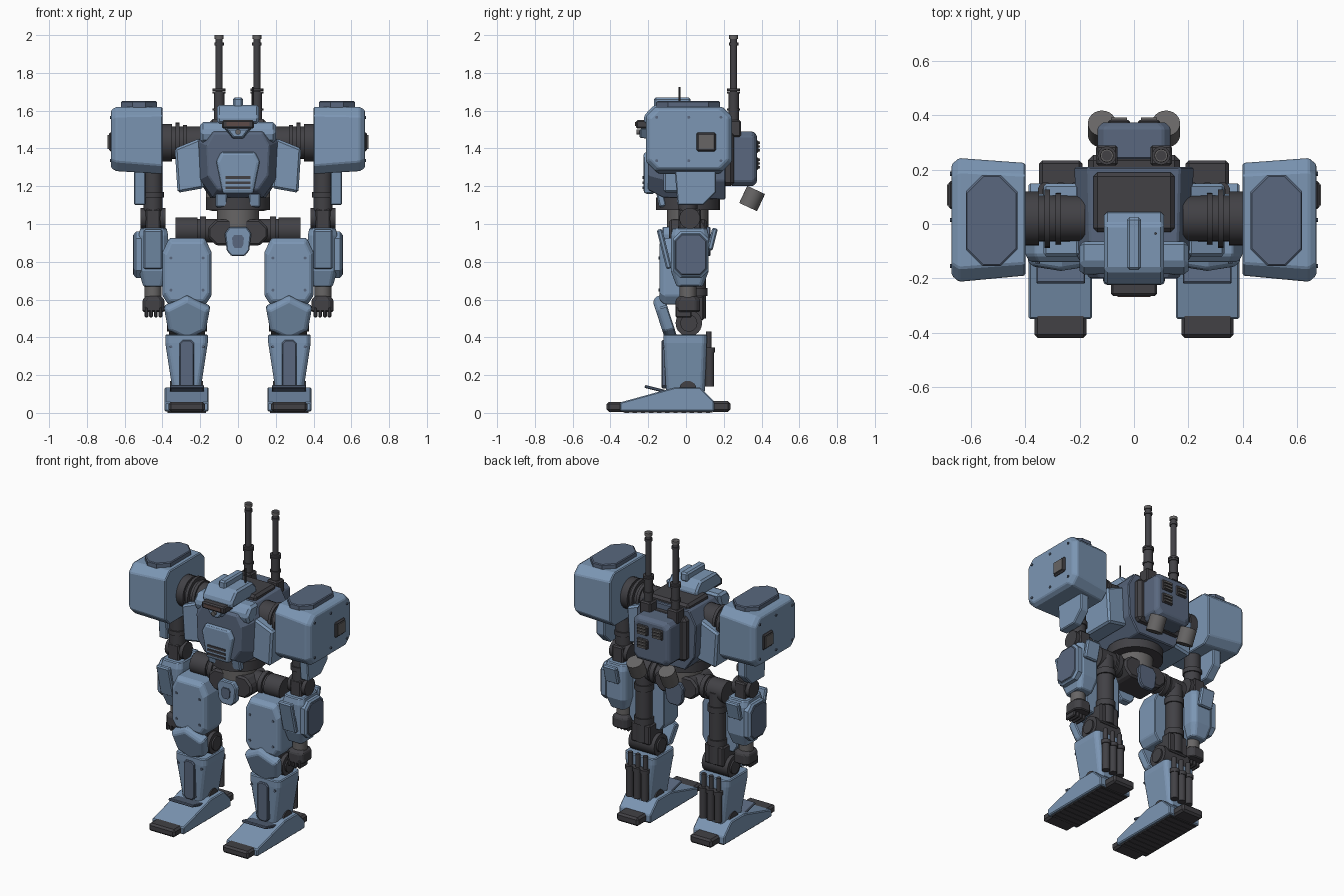
import bpy, bmesh, math
from mathutils import Matrix, Vector

if "Cube" in bpy.data.objects:
    bpy.data.objects.remove(bpy.data.objects["Cube"])


def material(name, red, green, blue):
    mat = bpy.data.materials.new(name)
    mat.use_nodes = True
    colour = (red, green, blue, 1)
    mat.diffuse_color = colour
    mat.node_tree.nodes["Principled BSDF"].inputs["Base Color"].default_value = colour
    return mat


BLUE = material("light blue armour", .2, .305, .455)
NAVY = material("dark blue armour", .1, .137, .21)
DARK = material("dark metal", .054, .053, .06)
GREY = material("grey metal", .135, .13, .13)
LENS = material("brown lens", .11, .07, .065)

# Turns (distance along axis, two coordinates across it) into x, y, z
PLACE = {'x': lambda d, a, b: Vector((d, a, b)),
         'y': lambda d, a, b: Vector((a, d, b)),
         'z': lambda d, a, b: Vector((a, b, d))}


def loft(name, mat, axis, sections, bevel=.006, mirror=False, lean=0, smooth=False):
    """Join matching outlines along an axis; lean turns the part about its middle."""
    bm = bmesh.new()
    rings = [[bm.verts.new(PLACE[axis](d, *p)) for p in points] for d, points in sections]
    for ring, following in zip(rings, rings[1:]):
        for i, vert in enumerate(ring):
            bm.faces.new((ring[i - 1], vert, following[i], following[i - 1]))
    bm.faces.new(rings[0])
    bm.faces.new(rings[-1])
    bmesh.ops.recalc_face_normals(bm, faces=bm.faces)
    middle = sum((v.co for v in bm.verts), Vector()) / len(bm.verts)
    bmesh.ops.rotate(bm, verts=bm.verts, cent=middle,
                     matrix=Matrix.Rotation(math.radians(lean), 3, 'X'))
    mesh = bpy.data.meshes.new(name)
    bm.to_mesh(mesh)
    bm.free()
    mesh.materials.append(mat)
    part = bpy.data.objects.new(name, mesh)
    bpy.context.collection.objects.link(part)
    if smooth:
        mesh.shade_smooth()
        mesh.set_sharp_from_angle(angle=math.radians(35))
    elif bevel:
        soft = part.modifiers.new("soft edges", 'BEVEL')
        soft.width, soft.segments, soft.limit_method = bevel, 1, 'ANGLE'
    if mirror:
        part.modifiers.new("other side", 'MIRROR').use_mirror_merge = False


def rect(across, up, cut=0, inset=0):
    """Rectangle outline, with corners cut off when cut is given."""
    (a, c), (b, d) = across, up
    a, b, c, d = a + inset, b + inset, c - inset, d - inset
    if not cut:
        return [(a, b), (c, b), (c, d), (a, d)]
    return [(a + cut, b), (c - cut, b), (c, b + cut), (c, d - cut),
            (c - cut, d), (a + cut, d), (a, d - cut), (a, b + cut)]


def symmetric(*half, centre=0):
    """Outline from its right half, listed upwards."""
    return ([(centre + a, b) for a, b in half] +
            [(centre - a, b) for a, b in reversed(half)])


def shrink(points, factor):
    """Outline scaled about its own middle."""
    ma, mb = (sum(values) / len(points) for values in zip(*points))
    return [(ma + (a - ma) * factor, mb + (b - mb) * factor) for a, b in points]


def box(name, mat, x, y, z, bevel=.008, **options):
    loft(name, mat, 'z', [(height, rect(x, y)) for height in z], bevel, **options)


def plate(name, mat, axis, across, up, depth, cut=.2, rim=.02, **options):
    """Block with cut corners and a chamfered outer face at the end of depth."""
    corner = cut * min(across[1] - across[0], up[1] - up[0])
    start, end = depth
    shoulder = end - math.copysign(rim, end - start)
    full = rect(across, up, corner)
    loft(name, mat, axis, [(start, full), (shoulder, full),
                           (end, rect(across, up, corner, rim))], **options)


def rod(name, mat, axis, span, at, radius, sides=24, **options):
    turns = [math.tau * i / sides for i in range(sides)]
    ring = [(at[0] + radius * math.cos(t), at[1] + radius * math.sin(t)) for t in turns]
    loft(name, mat, axis, [(d, ring) for d in span], smooth=True, **options)


# Torso hull and chest
hull = symmetric((.14, 1.13), (.21, 1.23), (.22, 1.44), (.17, 1.53))
loft("torso_hull", NAVY, 'y', [(.21, hull), (-.12, shrink(hull, .95)), (-.2, shrink(hull, .75))])
collar = [(-.09, 1.43), (-.17, 1.43), (-.19, 1.49), (-.15, 1.54), (-.06, 1.54)]
loft("collar", BLUE, 'x', [(-.2, collar), (.2, collar)], bevel=.015)
box("top_hatch", DARK, x=(-.15, .15), y=(-.03, .19), z=(1.5, 1.555), bevel=.015)
hatch = symmetric((.08, 1.16), (.115, 1.33), (.09, 1.38))
loft("chest_hatch", BLUE, 'y', [(-.17, hatch), (-.215, hatch), (-.225, shrink(hatch, .9))])
for row in range(3):
    low = 1.185 + row * .027
    box("chest_vent", DARK, x=(-.065, .065), y=(-.231, -.22), z=(low, low + .014), bevel=0)
panel = [(.18, 1.19), (.32, 1.165), (.335, 1.4), (.2, 1.455)]
loft("chest_side_panel", BLUE, 'y', [(-.12, panel), (.15, panel)], bevel=.012, mirror=True)
box("skirt_plate", BLUE, x=(.055, .12), y=(-.15, -.11), z=(1.09, 1.17), mirror=True, lean=12)

# Head
crown = [(-.22, 1.53), (-.225, 1.57), (-.17, 1.63), (0, 1.63), (.045, 1.58), (.045, 1.53)]
loft("head_shell", BLUE, 'x', [(-.11, crown), (.11, crown)], bevel=.012)
box("head_ridge", BLUE, x=(-.026, .026), y=(-.17, .025), z=(1.61, 1.67), bevel=.01)
box("visor_frame", DARK, x=(-.085, .085), y=(-.265, -.17), z=(1.505, 1.55))
box("visor_lens", LENS, x=(-.06, .06), y=(-.27, -.26), z=(1.518, 1.54), bevel=0)
chin = symmetric((.03, 1.45), (.075, 1.51))
loft("chin_guard", BLUE, 'y', [(-.18, chin), (-.245, shrink(chin, .8))])
rod("chin_sensor", GREY, 'y', span=(-.23, -.262), at=(0, 1.487), radius=.014)
rod("head_whip", DARK, 'z', span=(1.6, 1.725), at=(.08, -.035), radius=.005, sides=8)

# Back pack with vents
box("pack_mount", DARK, x=(-.17, .17), y=(.18, .255), z=(1.2, 1.49), bevel=.02)
plate("back_pack", NAVY, 'y', across=(-.135, .135), up=(1.2, 1.49), depth=(.24, .375), cut=.1)
for x, z in ((-.055, 1.41), (.055, 1.41), (.055, 1.32)):
    plate("pack_vent", DARK, 'y', across=(x - .04, x + .04), up=(z - .033, z + .033),
          depth=(.36, .383), cut=.1, rim=.005, bevel=0)
    for step in (-.02, 0, .02):
        box("vent_slat", GREY, x=(x - .03, x + .03), y=(.38, .392),
            z=(z + step - .006, z + step + .006), bevel=0)

# Masts and exhausts
mast = (.1, .252)
box("mast_base", DARK, x=(.06, .14), y=(.215, .29), z=(1.46, 1.55), mirror=True)
rod("mast_sleeve", DARK, 'z', span=(1.5, 1.7), at=mast, radius=.028, mirror=True)
rod("mast_tube", DARK, 'z', span=(1.7, 2), at=mast, radius=.019, mirror=True)
rod("mast_tip", GREY, 'z', span=(1.98, 2), at=mast, radius=.024, mirror=True)
for height in (1.6, 1.69, 1.705):
    rod("mast_collar", DARK, 'z', span=(height, height + .012), at=mast, radius=.034, mirror=True)
rod("mast_band", DARK, 'z', span=(1.945, 1.96), at=mast, radius=.025, mirror=True)
rod("exhaust", GREY, 'z', span=(1.085, 1.185), at=(.118, .35), radius=.052, mirror=True, lean=-25)

# Shoulder joints
joint = (.02, 1.43)
rod("shoulder_axle", DARK, 'x', span=(.18, .42), at=joint, radius=.085, mirror=True)
rod("shoulder_inner_ring", DARK, 'x', span=(.27, .29), at=joint, radius=.095, mirror=True)
rod("shoulder_middle_ring", DARK, 'x', span=(.31, .33), at=joint, radius=.108, mirror=True)
rod("shoulder_outer_ring", DARK, 'x', span=(.35, .42), at=joint, radius=.1, mirror=True)

# Shoulder pods
inner = rect((-.19, .225), (1.265, 1.62), cut=.045)
outer = rect((-.213, .243), (1.28, 1.62), cut=.05)
loft("shoulder_pod", BLUE, 'x', [(.4, inner), (.645, outer), (.672, shrink(outer, .9))], mirror=True)
plate("pod_lid", NAVY, 'z', across=(.43, .62), up=(-.155, .18), depth=(1.6, 1.65),
      cut=.32, rim=.005, bevel=0, mirror=True)
box("pod_port_frame", DARK, x=(.66, .684), y=(.055, .158), z=(1.385, 1.485), mirror=True)
box("pod_port", GREY, x=(.68, .69), y=(.068, .145), z=(1.398, 1.472), bevel=0, mirror=True)
for y in (-.155, .015, .185):
    for z in (1.335, 1.565):
        rod("pod_bolt", NAVY, 'x', span=(.665, .678), at=(y, z), radius=.008, sides=8, mirror=True)

# Upper arms
arm = (.45, .01)
rod("upper_arm", DARK, 'z', span=(1.05, 1.3), at=arm, radius=.05, mirror=True)
rod("arm_ring", DARK, 'z', span=(1.14, 1.17), at=arm, radius=.058, mirror=True)
guard = [(-.045, 1.1), (.09, 1.1), (.16, 1.17), (.16, 1.29), (-.06, 1.29)]
loft("upper_arm_guard", BLUE, 'x', [(.49, guard), (.55, guard)], mirror=True)
rod("elbow", DARK, 'x', span=(.385, .515), at=(.02, 1.03), radius=.055, mirror=True)
box("elbow_block", DARK, x=(.41, .49), y=(-.04, .08), z=(.95, 1.08), mirror=True)

# Forearms and hands
sleeve = rect((.37, .525), (-.08, .12), cut=.025)
loft("forearm", BLUE, 'z', [(.67, shrink(sleeve, .7)), (.75, sleeve), (.94, sleeve),
                            (.98, shrink(sleeve, .9))], mirror=True)
plate("forearm_shield", BLUE, 'x', across=(-.07, .12), up=(.715, .96), depth=(.51, .55),
      rim=.01, bevel=0, mirror=True)
plate("forearm_shield_face", NAVY, 'x', across=(-.058, .108), up=(.73, .945), depth=(.547, .556),
      rim=.004, bevel=0, mirror=True)
box("front_forearm_fin", BLUE, x=(.4, .5), y=(-.13, -.1), z=(.76, .975), mirror=True, lean=14)
box("rear_forearm_fin", BLUE, x=(.4, .5), y=(.125, .155), z=(.86, .98), mirror=True, lean=-14)
rod("wrist", GREY, 'z', span=(.6, .69), at=arm, radius=.045, mirror=True)
plate("hand", DARK, 'z', across=(.39, .505), up=(-.055, .075), depth=(.535, .62), mirror=True)
for finger in range(4):
    x = .4 + finger * .025
    box("finger", DARK, x=(x, x + .02), y=(-.055, .03), z=(.505, .56), bevel=.006, mirror=True)

# Waist and pelvis
rod("waist", GREY, 'z', span=(.98, 1.16), at=(0, .01), radius=.11)
rod("waist_ring", DARK, 'z', span=(1.075, 1.14), at=(0, .01), radius=.17)
pelvis = rect((-.16, .16), (.885, 1.025), cut=.045)
loft("pelvis", DARK, 'y', [(-.09, pelvis), (.11, pelvis)], bevel=.012)
crotch = symmetric((.035, .83), (.06, .86), (.07, .95), (.045, .985))
loft("crotch_plate", BLUE, 'y', [(-.07, crotch), (-.125, crotch)])
loft("crotch_panel", NAVY, 'y', [(-.12, shrink(crotch, .45)), (-.132, shrink(crotch, .45))], bevel=0)
loft("rear_crotch_plate", NAVY, 'y', [(.1, crotch), (.13, crotch)])
hip = (.03, .965)
rod("hip_axle", DARK, 'x', span=(.1, .25), at=hip, radius=.062, mirror=True)
rod("hip_ring", DARK, 'x', span=(.17, .2), at=hip, radius=.075, mirror=True)
rod("hip_drum", DARK, 'x', span=(.215, .33), at=hip, radius=.07, mirror=True)

# Thighs and knees
LEG = .27
strut = (LEG, .055)
thigh = symmetric((.1, .575), (.13, .62), (.13, .85), (.095, .925), centre=LEG)
loft("thigh_armour", BLUE, 'y', [(.03, thigh), (-.115, thigh), (-.14, shrink(thigh, .87))], mirror=True)
rod("thigh_strut", DARK, 'z', span=(.5, .97), at=strut, radius=.052, mirror=True)
for z in (.62, .84):
    rod("thigh_ring", DARK, 'z', span=(z, z + .04), at=strut, radius=.06, mirror=True)
box("knee_block", DARK, x=(.2, .34), y=(-.05, .095), z=(.49, .62), mirror=True)
rod("knee_joint", DARK, 'x', span=(.175, .365), at=(.015, .475), radius=.07, mirror=True)
rod("knee_hub", DARK, 'x', span=(.165, .375), at=(.015, .475), radius=.045, mirror=True)
knee = symmetric((0, .385), (.1, .435), (.122, .56), (0, .625), centre=LEG)
knee = [p for i, p in enumerate(knee) if p not in knee[:i]]
loft("knee_plate", BLUE, 'y', [(-.08, knee), (-.125, knee), (-.145, shrink(knee, .82))],
     mirror=True, lean=18)

# Shins with rear pistons
shin = rect((.16, .385), (-.12, .11), cut=.02)
ankle_end = rect((.2, .345), (-.105, .1), cut=.02)
loft("shin_armour", BLUE, 'z', [(.11, ankle_end), (.37, shin), (.415, shin)], mirror=True)
plate("shin_panel", NAVY, 'y', across=(.232, .31), up=(.13, .385), depth=(-.09, -.13),
      rim=.005, bevel=0, mirror=True)
for x in (LEG - .055, LEG, LEG + .055):
    rod("calf_piston", DARK, 'z', span=(.14, .34), at=(x, .125), radius=.024, mirror=True)
    rod("piston_rod", DARK, 'z', span=(.33, .43), at=(x, .12), radius=.015, mirror=True)
    rod("piston_collar", DARK, 'z', span=(.32, .345), at=(x, .125), radius=.029, mirror=True)
for x in (LEG - .085, LEG + .085):
    for y, z in ((-.14, .65), (-.14, .82), (-.12, .35)):
        rod("leg_bolt", NAVY, 'y', span=(y + .005, y - .005), at=(x, z), radius=.008,
            sides=8, mirror=True)

# Feet
foot = [(-.35, .008), (-.35, .055), (-.06, .135), (.075, .135), (.15, .06), (.15, .008)]
loft("foot", BLUE, 'x', [(.155, foot), (.388, foot)], mirror=True)
box("toe", DARK, x=(.175, .367), y=(-.42, -.32), z=(.006, .058), bevel=.012, mirror=True)
box("heel", DARK, x=(.19, .35), y=(.13, .235), z=(.006, .062), bevel=.012, mirror=True)
box("foot_sole", DARK, x=(.17, .373), y=(-.33, .14), z=(.002, .012), bevel=0, mirror=True)
for row in range(11):
    front = -.325 + row * .043
    box("tread", DARK, x=(.17, .373), y=(front, front + .023), z=(0, .006), bevel=0, mirror=True)
rod("ankle", DARK, 'x', span=(.185, .36), at=(.01, .125), radius=.045, mirror=True)
box("ankle_flap", NAVY, x=(.18, .36), y=(-.22, -.1), z=(.118, .134), bevel=.004, mirror=True, lean=-14)
